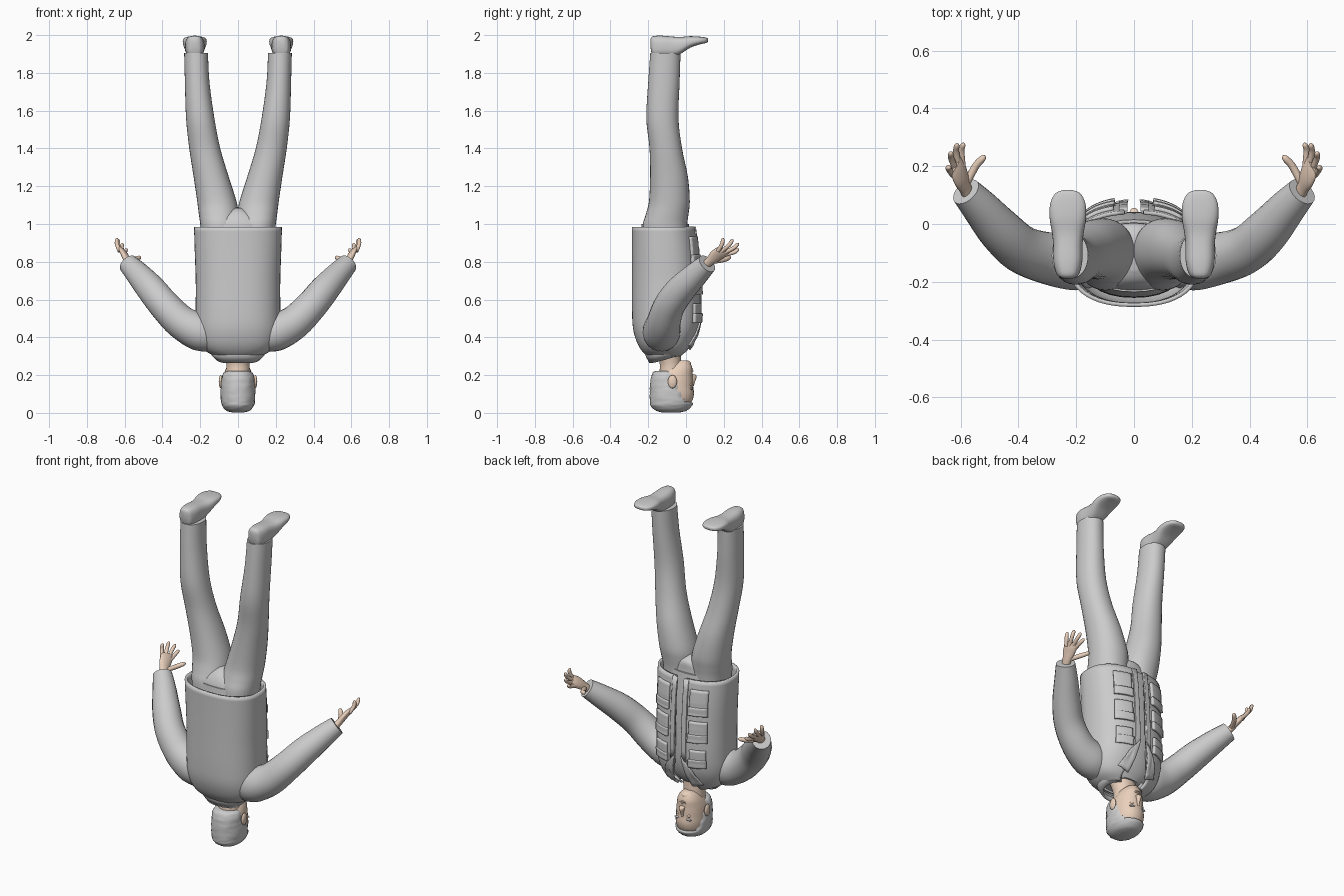
import bpy, bmesh, math, random
from mathutils import Vector as V

if "Cube" in bpy.data.objects:
    bpy.data.objects.remove(bpy.data.objects["Cube"])

random.seed(3)
X, Y, Z = V((1, 0, 0)), V((0, 1, 0)), V((0, 0, 1))
skin = bpy.data.materials.new("skin")
skin.diffuse_color = (0.82, 0.63, 0.50, 1)
skin.use_nodes = True
skin.node_tree.nodes["Principled BSDF"].inputs["Base Color"].default_value = skin.diffuse_color


def smooth(rows, k=4):
    """Catmull-Rom interpolation of rows of numbers."""
    out = []
    for i in range(len(rows) - 1):
        a, b, c, d = (rows[min(max(i + j, 0), len(rows) - 1)] for j in (-1, 0, 1, 2))
        for s in range(k):
            t = s / k
            out.append([q + .5 * t * (r - p + t * (2 * p - 5 * q + 4 * r - w + t * (3 * (q - r) + w - p)))
                        for p, q, r, w in zip(a, b, c, d)])
    return out + [list(rows[-1])]


def finish(name, bm, mat=None, solid=0, angle=50):
    bmesh.ops.recalc_face_normals(bm, faces=bm.faces)
    me = bpy.data.meshes.new(name)
    bm.to_mesh(me)
    bm.free()
    ob = bpy.data.objects.new(name, me)
    bpy.context.collection.objects.link(ob)
    me.shade_smooth()
    me.set_sharp_from_angle(angle=math.radians(angle))
    if mat:
        me.materials.append(mat)
    if solid:
        m = ob.modifiers.new("thickness", 'SOLIDIFY')
        m.thickness, m.offset = solid, 0
    return ob


def ring(c, u, v, a, b, p=2.0, gap=None, n=32):
    """Superellipse ring; gap leaves an opening around the +v direction."""
    pts = []
    for i in range(n):
        t = 2 * math.pi * i / n if gap is None else math.pi / 2 + gap + (2 * math.pi - 2 * gap) * i / (n - 1)
        x, y = math.cos(t), math.sin(t)
        pts.append(c + u * a * math.copysign(abs(x) ** (2 / p), x) + v * b * math.copysign(abs(y) ** (2 / p), y))
    return pts


def loft(name, rings, closed=True, cap=True, **kw):
    bm = bmesh.new()
    vs = [[bm.verts.new(p) for p in r] for r in rings]
    n = len(vs[0])
    for a, b in zip(vs, vs[1:]):
        for i in range(n if closed else n - 1):
            j = (i + 1) % n
            bm.faces.new((a[i], a[j], b[j], b[i]))
    if cap:
        bm.faces.new(vs[0])
        bm.faces.new(vs[-1])
    return finish(name, bm, **kw)


def stack(name, rows, p=2.0, cx=0, **kw):
    """Loft of horizontal rings: z, centre y, half width, half depth."""
    return loft(name, [ring(V((cx, r[1], r[0])), X, Y, r[2], r[3], p) for r in smooth(rows)], **kw)


def tube(name, rows, s=1, **kw):
    """Loft along a path: x, y, z, radius."""
    rows = smooth(rows)
    pts = [V((s * r[0], r[1], r[2])) for r in rows]
    rings = []
    for i, q in enumerate(pts):
        t = (pts[min(i + 1, len(pts) - 1)] - pts[max(i - 1, 0)]).normalized()
        u = t.cross(V((.6, .6, -.55))).normalized()
        rings.append(ring(q, u, t.cross(u), rows[i][3], rows[i][3], n=20))
    return loft(name, rings, **kw)


def blob(name, c, size, mat=None):
    bm = bmesh.new()
    bmesh.ops.create_uvsphere(bm, u_segments=20, v_segments=12, radius=1)
    for v in bm.verts:
        v.co = V(c) + V((v.co.x * size[0], v.co.y * size[1], v.co.z * size[2]))
    return finish(name, bm, mat)


# Jacket shell: z, centre y, half width, half depth, front gap
coat = smooth([(.985, -.12, .226, .16, .10), (.85, -.112, .222, .167, .09), (.70, -.107, .217, .172, .08),
               (.55, -.105, .217, .174, .08), (.45, -.107, .215, .167, .12), (.38, -.11, .20, .145, .25),
               (.335, -.11, .17, .12, .42), (.305, -.11, .115, .09, .6)])
loft("jacket", [ring(V((0, r[1], r[0])), X, Y, r[2], r[3], 2.4, r[4], 56) for r in coat],
     closed=False, cap=False, solid=.014)


def coat_front(x, z):
    r = min(coat, key=lambda q: abs(q[0] - z))
    return r[1] + r[3] * max(0, 1 - abs(x / r[2]) ** 2.4) ** (1 / 2.4)


def patch(name, corners, off, solid):
    """Panel laid on the jacket front between four (x, z) corners."""
    a, b, c, d = corners
    rows, n = [], 8
    for i in range(n + 1):
        row = []
        for j in range(n + 1):
            s, t = i / n, j / n
            x, z = ((1 - s) * ((1 - t) * a[k] + t * b[k]) + s * ((1 - t) * d[k] + t * c[k]) for k in (0, 1))
            row.append(V((x, coat_front(x, z) + off, z)))
        rows.append(row)
    loft(name, rows, closed=False, cap=False, solid=solid)


for s, side in ((-1, "left"), (1, "right")):
    # Patch pockets with flaps, front bands and lapels
    for k, (z0, z1, x0, x1) in enumerate(((.80, .935, .07, .165), (.64, .75, .07, .165), (.49, .58, .075, .16))):
        patch(f"{side}_pocket_{k}", [(s * x0, z0), (s * x1, z0), (s * x1, z1), (s * x0, z1)], .010, .020)
        patch(f"{side}_pocket_flap_{k}", [(s * (x0 - .004), z0 - .012), (s * (x1 + .004), z0 - .012),
              (s * (x1 + .004), z0 + .035), (s * (x0 - .004), z0 + .035)], .018, .016)
    patch(f"{side}_front_band", [(s * .022, .50), (s * .052, .50), (s * .052, .985), (s * .022, .985)], .008, .010)
    patch(f"{side}_lapel", [(s * .06, .335), (s * .125, .36), (s * .085, .45), (s * .02, .53)], .012, .010)
    # Sleeve
    tube(f"{side}_sleeve", [(.12, -.13, .40, .08), (.20, -.13, .427, .10), (.30, -.118, .48, .09),
         (.39, -.087, .57, .083), (.46, -.025, .655, .078), (.53, .055, .735, .065), (.582, .112, .79, .053)], s)
    # Palm, fingers and thumb
    spread = V((s * .04, -.08, .04)).normalized()
    fwd = V((s * .04, .10, .07)).normalized()
    palm = smooth([(.573, .10, .78, .024, .020), (.585, .128, .803, .027, .019), (.598, .16, .832, .038, .018),
                   (.609, .188, .852, .041, .015), (.616, .207, .866, .036, .008)])
    loft(f"{side}_palm", [ring(V((s * r[0], r[1], r[2])), spread, fwd.cross(spread), r[3], r[4], n=24)
                          for r in palm], mat=skin)
    fingers = {"index": ((.593, .218, .842), (.592, .281, .866)), "middle": ((.607, .212, .855), (.614, .280, .896)),
               "ring": ((.62, .198, .866), (.636, .250, .918)), "little": ((.63, .175, .87), (.643, .198, .925)),
               "thumb": ((.572, .150, .805), (.517, .238, .824))}
    for f, (a, b) in fingers.items():
        a, b = V(a), V(b)
        m = a.lerp(b, .5) + V((.005, .004, -.004))
        r = .013 if f == "thumb" else .0105
        tube(f"{side}_{f}_finger", [(*a.lerp(b, -.25), r), (*m, r), (*a.lerp(b, .88), r * .85), (*b, r * .25)],
             s, mat=skin)
    # Trouser leg: z, centre x, centre y, half width, half depth
    leg = smooth([(1.905, .222, -.109, .063, .080), (1.75, .216, -.117, .065, .083), (1.56, .200, -.125, .075, .085),
                  (1.40, .176, -.107, .082, .086), (1.25, .142, -.09, .093, .10), (1.12, .112, -.088, .104, .108),
                  (1.05, .102, -.10, .105, .113), (.98, .098, -.112, .10, .118), (.80, .09, -.11, .09, .115)])
    loft(f"{side}_trouser_leg", [ring(V((s * r[1], r[2], r[0])), X, Y, r[3], r[4], 2.15) for r in leg])
    # Shoe: y, half width, lowest z, sole z
    shoe = smooth([(-.188, .018, 1.935, 1.98), (-.175, .038, 1.89, 1.994), (-.13, .050, 1.885, 1.997),
                   (-.07, .051, 1.885, 1.992), (-.03, .055, 1.90, 1.990), (.02, .063, 1.932, 1.994),
                   (.07, .061, 1.950, 1.992), (.105, .044, 1.958, 1.987), (.117, .018, 1.966, 1.98)])
    loft(f"{side}_shoe", [ring(V((s * .229, r[0], (r[2] + r[3]) / 2)), X, Z, r[1], (r[3] - r[2]) / 2, 2.8)
                          for r in shoe])
    # Ear, eye and brow
    blob(f"{side}_ear", (s * .091, -.072, .165), (.011, .024, .035), skin)
    blob(f"{side}_eye", (s * .033, .022, .150), (.014, .011, .009), skin)
    blob(f"{side}_brow", (s * .034, .028, .128), (.022, .010, .006))

# Shirt and trouser waist seen through the open jacket
stack("shirt", [(1.0, -.11, .17, .125), (.85, -.11, .185, .142), (.70, -.107, .19, .148), (.55, -.107, .19, .148),
                (.45, -.107, .18, .14), (.38, -.107, .16, .118), (.33, -.105, .10, .085)], p=2.3)
stack("trouser_waist", [(1.085, -.10, .03, .06), (1.06, -.10, .08, .10), (1.0, -.112, .17, .117),
                        (.88, -.11, .19, .135)], p=2.3)

# Collar, wide at the shoulders and leaning towards the nape
collar = []
for z, a, b, lean in ((.335, .145, .105, .0), (.30, .135, .095, .15), (.268, .108, .078, .3)):
    r = ring(V((0, -.112, z)), X, Y, a, b, 2.1, .5, 48)
    collar.append([q + Z * lean * max(0, q.y + .17) for q in r])
loft("collar", collar, closed=False, cap=False, solid=.012)

# Neck and head
stack("neck", [(.15, -.09, .06, .06), (.22, -.08, .062, .060), (.27, -.083, .063, .058), (.36, -.10, .08, .07)],
      mat=skin)
stack("head", [(.013, -.075, .02, .03), (.025, -.072, .055, .075), (.06, -.072, .078, .103),
               (.10, -.07, .084, .112), (.14, -.067, .083, .105), (.17, -.067, .081, .104), (.20, -.062, .076, .097),
               (.235, -.043, .064, .077), (.262, -.034, .047, .058), (.278, -.025, .028, .036)], p=2.15, mat=skin)

# Nose, lips and chin
nose = smooth([(.140, .030, .008, .010), (.165, .034, .010, .014), (.188, .037, .014, .019),
               (.200, .036, .016, .016), (.206, .030, .008, .008)])
loft("nose", [ring(V((0, r[1], r[0])), X, Y, r[2], r[3], n=20) for r in nose], mat=skin)
blob("upper_lip", (0, .029, .222), (.024, .010, .005), skin)
blob("lower_lip", (0, .028, .232), (.020, .010, .005), skin)
blob("chin", (0, .008, .262), (.025, .018, .014), skin)

# Hair cap: tucked inside the head over the face, slightly ruffled outside
hair = stack("hair", [(.002, -.08, .03, .045), (.012, -.078, .062, .082), (.035, -.078, .082, .108),
                      (.06, -.076, .089, .115), (.10, -.076, .092, .116), (.14, -.076, .091, .115),
                      (.18, -.078, .089, .110), (.212, -.078, .078, .098), (.222, -.078, .055, .085)], p=2.15)
for v in hair.data.vertices:
    y, z = v.co.y, v.co.z
    line = .055 if y > .0 else .055 + .10 * min(1, -y / .05) if y > -.085 else .3
    k = .86 if z > line else 1 + random.uniform(-.02, .02)
    v.co.x *= k
    v.co.y = -.075 + (y + .075) * k
